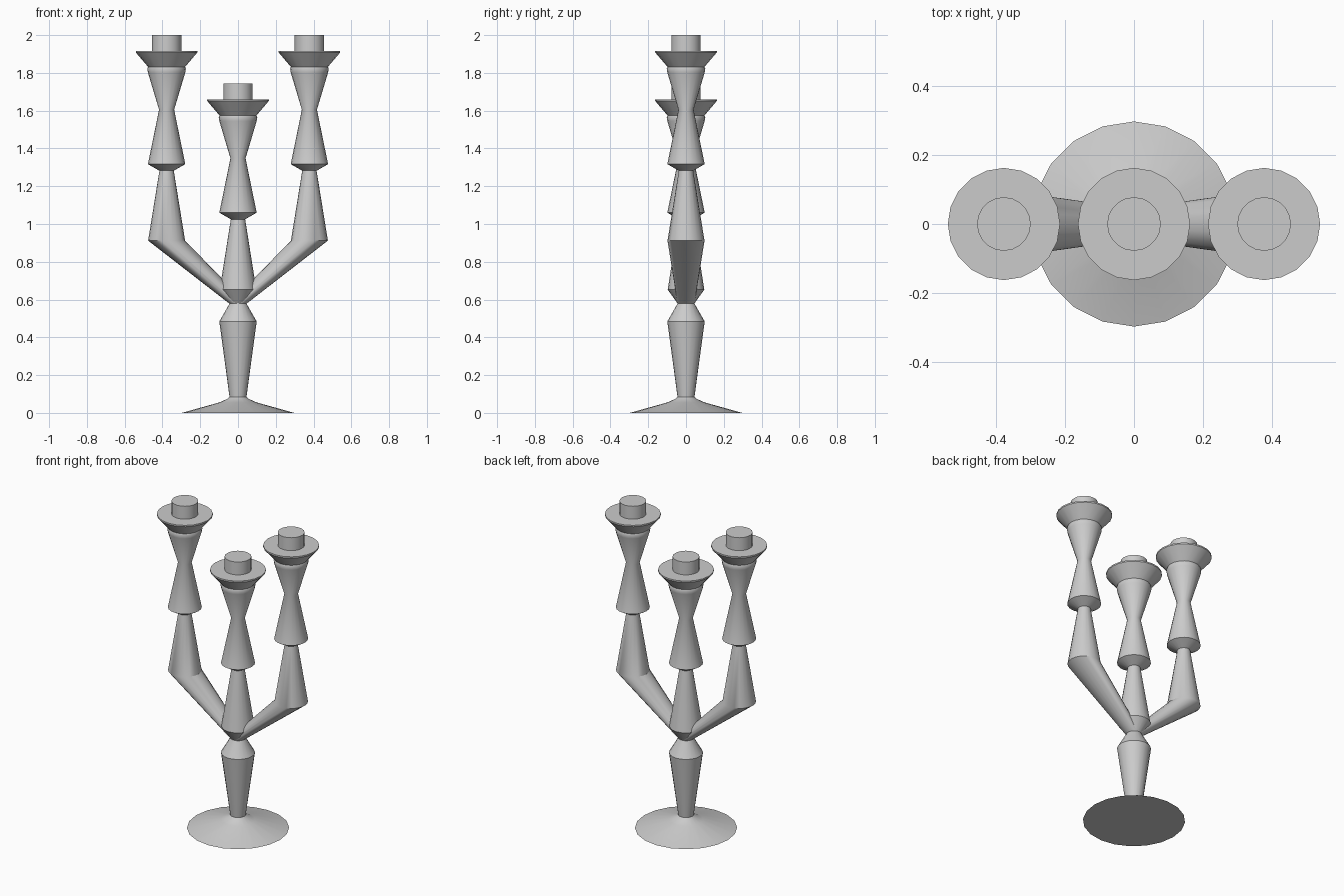
import bpy, bmesh, math

if "Cube" in bpy.data.objects:
    bpy.data.objects.remove(bpy.data.objects["Cube"])

SIDES = 20


def loft(name, rings):
    """Skin a stack of horizontal rings given as (x centre, radius, z)."""
    bm = bmesh.new()
    loops = []
    for cx, r, z in rings:
        loops.append([bm.verts.new((cx + r * math.cos(2 * math.pi * i / SIDES),
                                    r * math.sin(2 * math.pi * i / SIDES), z))
                      for i in range(SIDES)])
    for a, b in zip(loops, loops[1:]):
        for i in range(SIDES):
            j = (i + 1) % SIDES
            bm.faces.new((a[i], a[j], b[j], b[i]))
    bm.faces.new(loops[0][::-1])
    bm.faces.new(loops[-1])
    bmesh.ops.recalc_face_normals(bm, faces=bm.faces)
    mesh = bpy.data.meshes.new(name)
    bm.to_mesh(mesh)
    bm.free()
    ob = bpy.data.objects.new(name, mesh)
    bpy.context.collection.objects.link(ob)
    bpy.ops.object.select_all(action='DESELECT')
    ob.select_set(True)
    bpy.context.view_layer.objects.active = ob
    bpy.ops.object.shade_smooth_by_angle(angle=math.radians(30))
    return ob


# Turned upper section with drip cup: (radius, height relative to cup top)
HOLDER = [(0.038, -0.635), (0.099, -0.6), (0.04, -0.312), (0.099, -0.115),
          (0.102, -0.095), (0.098, -0.085), (0.163, -0.009), (0.163, 0.0)]


def holder(cx, top):
    return [(cx, r, top + dz) for r, dz in HOLDER]


def candle(name, cx, top):
    loft(name, [(cx, 0.078, top), (cx, 0.078, top + 0.083)])


# Foot and central stem
stem = [(0.298, 0), (0.1, 0.055), (0.055, 0.075), (0.045, 0.085), (0.099, 0.484),
        (0.05, 0.57), (0.045, 0.58), (0.097, 0.653)]
loft("foot_and_stem", [(0, r, z) for r, z in stem] + holder(0, 1.66))
candle("candle_center", 0, 1.66)

# Side arms with their candles
for side, s in (("left", -1), ("right", 1)):
    x = s * 0.378
    loft("arm_" + side, [(0, 0.045, 0.578), (x, 0.098, 0.912)] + holder(x, 1.917))
    candle("candle_" + side, x, 1.917)
